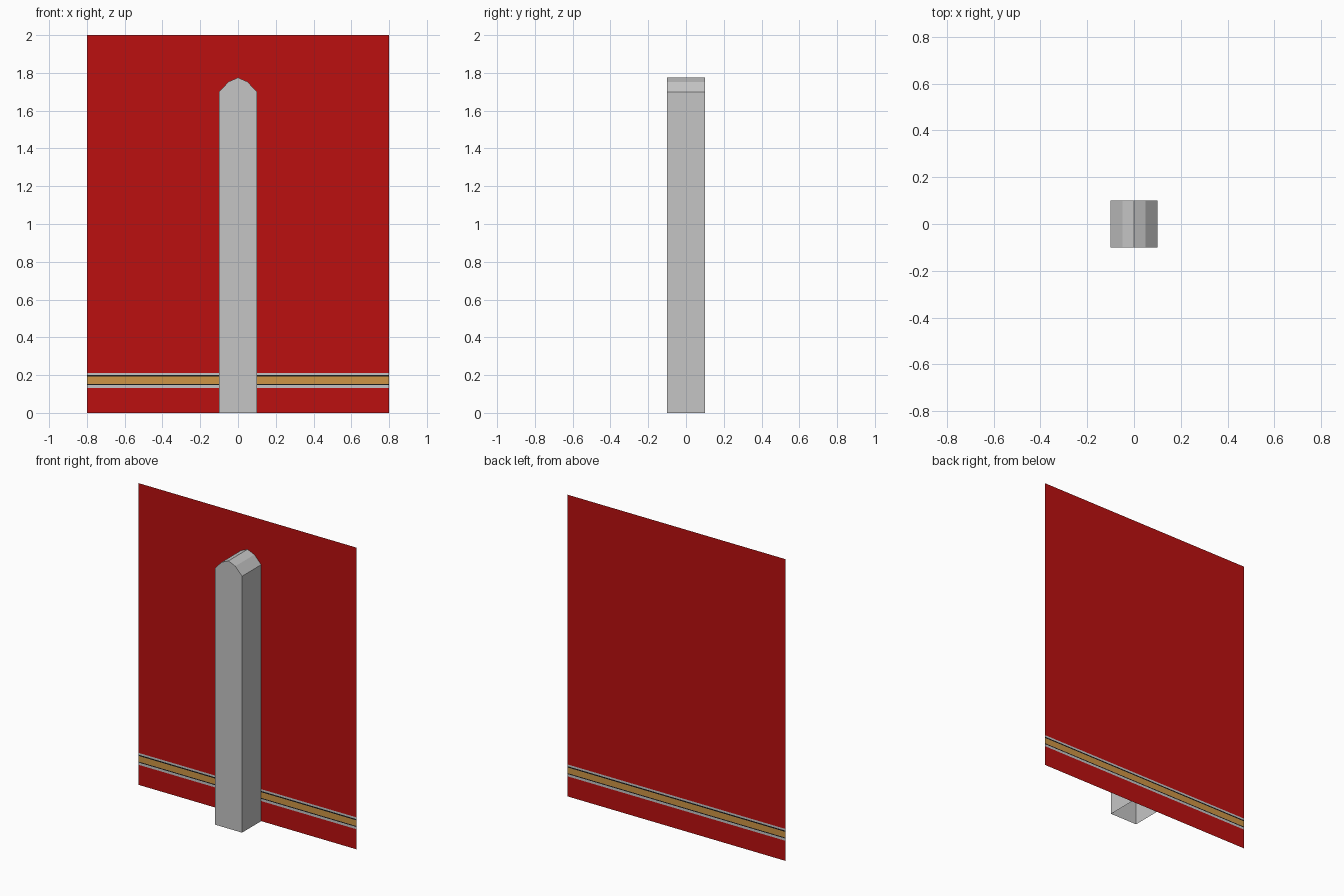
import bpy

if "Cube" in bpy.data.objects:
    bpy.data.objects.remove(bpy.data.objects["Cube"])


def material(name, rgb):
    m = bpy.data.materials.new(name)
    m.diffuse_color = (*rgb, 1.0)
    m.use_nodes = True
    m.node_tree.nodes["Principled BSDF"].inputs["Base Color"].default_value = m.diffuse_color
    return m


RED = material("red paint", (0.50, 0.005, 0.005))
STONE = material("grey stone", (0.56, 0.56, 0.56))
GOLD = material("gold band", (0.62, 0.30, 0.06))
BLACK = material("black line", (0.01, 0.01, 0.01))


def build(name, verts, faces, mats):
    mesh = bpy.data.meshes.new(name)
    mesh.from_pydata(verts, [], faces)
    for m in mats:
        mesh.materials.append(m)
    obj = bpy.data.objects.new(name, mesh)
    bpy.context.collection.objects.link(obj)
    return obj


# Wall panel: a flat sheet cut into horizontal bands, facing the front
levels = [0, 0.133, 0.148, 0.154, 0.192, 0.20, 0.212, 2.0]
band_colours = [0, 1, 2, 3, 2, 1, 0]
verts = [(x, 0.1, z) for z in levels for x in (-0.8, 0.8)]
faces = [(2 * i, 2 * i + 1, 2 * i + 3, 2 * i + 2) for i in range(len(levels) - 1)]
wall = build("wall_panel", verts, faces, [RED, STONE, BLACK, GOLD])
for face, index in zip(wall.data.polygons, band_colours):
    face.material_index = index

# Pillar: arched profile run back to the wall, open at the bottom and back
profile = [(0.1, 0), (0.1, 1.7), (0.05, 1.753), (0, 1.775),
           (-0.05, 1.753), (-0.1, 1.7), (-0.1, 0)]
n = len(profile)
verts = [(x, y, z) for y in (-0.1, 0.1) for x, z in profile]
faces = [tuple(reversed(range(n)))]
faces += [(i, i + n, i + n + 1, i + 1) for i in range(n - 1)]
faces[0] = tuple(reversed(range(n)))
pillar = build("pillar", verts, faces, [STONE])

# Make the pillar faces point outward
for face in pillar.data.polygons:
    outward = face.center.copy()
    outward.z -= 0.9
    if face.normal.dot(outward) < 0:
        face.flip()
